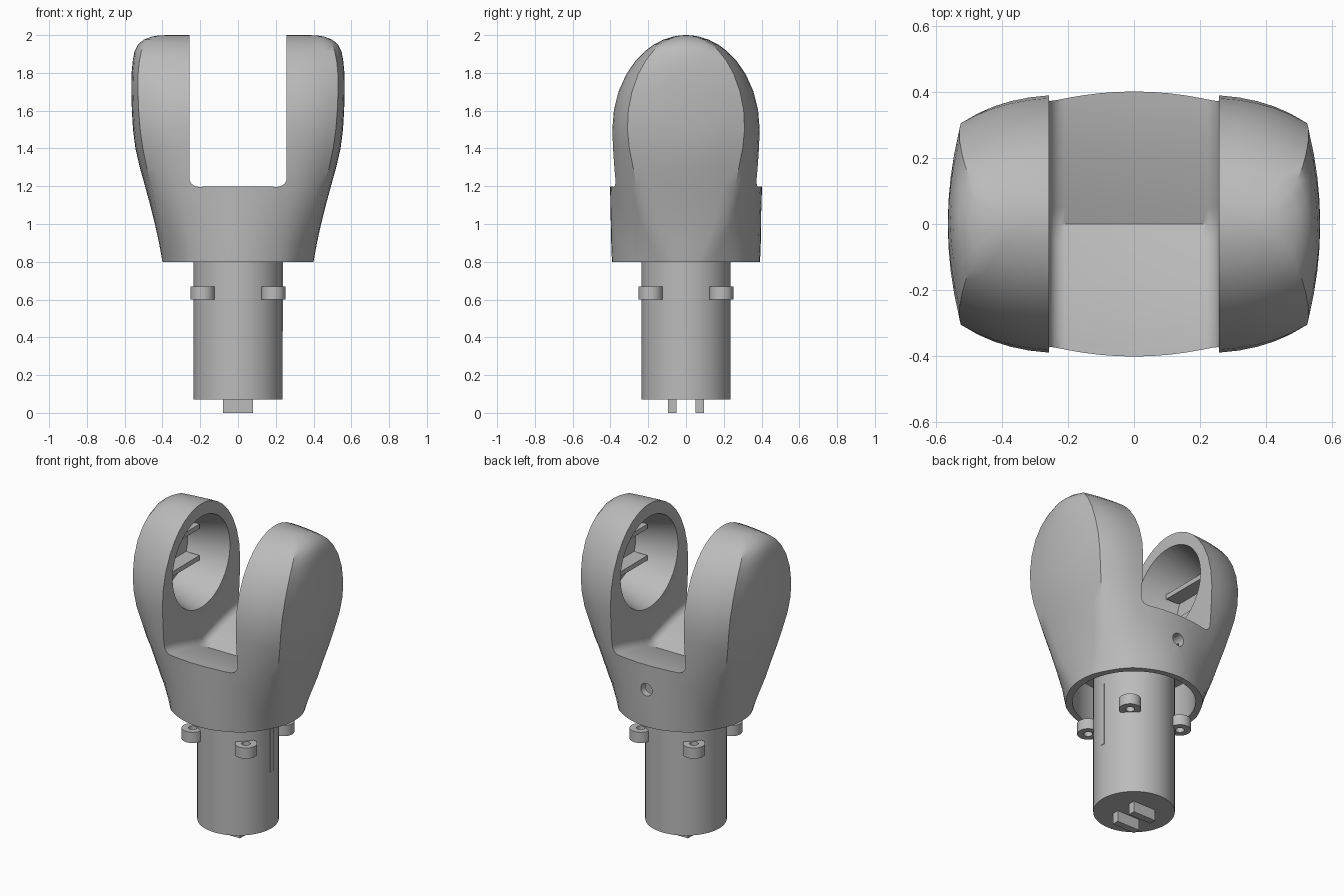
import bpy, bmesh, math
from mathutils import Matrix, Vector

if "Cube" in bpy.data.objects:
    bpy.data.objects.remove(bpy.data.objects["Cube"])

grey = bpy.data.materials.new("plain_grey")
grey.diffuse_color = (0.5, 0.5, 0.5, 1)
grey.use_nodes = True
grey.node_tree.nodes["Principled BSDF"].inputs["Base Color"].default_value = grey.diffuse_color


def make(name, bm):
    bmesh.ops.recalc_face_normals(bm, faces=bm.faces)
    me = bpy.data.meshes.new(name)
    bm.to_mesh(me)
    bm.free()
    me.materials.append(grey)
    ob = bpy.data.objects.new(name, me)
    bpy.context.collection.objects.link(ob)
    return ob


def loft(name, sections):
    """Skin equal-length closed loops and cap both ends."""
    bm = bmesh.new()
    loops = [[bm.verts.new(p) for p in s] for s in sections]
    n = len(loops[0])
    for a, b in zip(loops, loops[1:]):
        for i in range(n):
            j = (i + 1) % n
            bm.faces.new((a[i], a[j], b[j], b[i]))
    bm.faces.new(loops[0])
    bm.faces.new(loops[-1])
    return make(name, bm)


def rod(name, a, b, r1, r2, n=48):
    """Round bar or cone from point a to point b."""
    a, b = Vector(a), Vector(b)
    d = b - a
    bm = bmesh.new()
    m = Matrix.Translation((a + b) / 2) @ d.to_track_quat('Z', 'Y').to_matrix().to_4x4()
    bmesh.ops.create_cone(bm, cap_ends=True, segments=n, radius1=r1, radius2=r2,
                          depth=d.length, matrix=m)
    return make(name, bm)


def box(name, centre, size):
    bm = bmesh.new()
    bmesh.ops.create_cube(bm, size=1, matrix=Matrix.Translation(centre) @ Matrix.Diagonal((*size, 1)))
    return make(name, bm)


def activate(ob):
    bpy.ops.object.select_all(action='DESELECT')
    ob.select_set(True)
    bpy.context.view_layer.objects.active = ob


def cut(ob, cutter):
    mod = ob.modifiers.new("cut", 'BOOLEAN')
    mod.operation = 'DIFFERENCE'
    mod.solver = 'EXACT'
    mod.object = cutter
    activate(ob)
    bpy.ops.object.modifier_apply(modifier=mod.name)
    bpy.data.objects.remove(cutter)


# Fork shell: height, outer x, crease x, crease y, side y at the notch, side y at centre
W = 0.26
rows = [
    (0.80, 0.400, 0.387, 0.10, 0.300, 0.392),
    (0.90, 0.418, 0.400, 0.15, 0.318, 0.396),
    (1.00, 0.440, 0.418, 0.20, 0.336, 0.398),
    (1.10, 0.465, 0.438, 0.23, 0.355, 0.400),
    (1.20, 0.492, 0.460, 0.26, 0.370, 0.402),
    (1.30, 0.520, 0.483, 0.28, 0.379, 0.404),
    (1.40, 0.543, 0.504, 0.30, 0.386, 0.406),
    (1.50, 0.556, 0.518, 0.31, 0.390, 0.408),
]
# Rounded arm tops
tops = [(12, 0.562, 0.526), (24, 0.565, 0.530), (36, 0.564, 0.529), (47, 0.557, 0.522),
        (56, 0.548, 0.512), (64, 0.530, 0.496), (72, 0.500, 0.468), (80, 0.455, 0.430),
        (85, 0.420, 0.400), (89, 0.370, 0.355)]
for deg, xo, xe in tops:
    t = math.radians(deg)
    y = 0.39 * math.cos(t)
    rows.append((1.5 + 0.5 * math.sin(t), xo, xe, y * 0.8, y, y * 1.04))


def shell_section(z, X, E, F, Y, C):
    q = []
    for i in range(5):                       # outer face
        y = F * i / 4
        q.append((X - (X - E) * (i / 4) ** 2, y))
    for i in range(1, 6):                    # flank
        t = i / 5
        bulge = 0.2 * Y * t * (1 - t)
        q.append((E + (W - E) * t + 0.5 * bulge, F + (Y - F) * t + 0.8 * bulge))
    for i in range(1, 6):                    # middle
        x = W * (1 - i / 5)
        q.append((x, C - (C - Y) * (x / W) ** 2))
    half = q + [(-x, y) for x, y in q[-2::-1]]
    ring = half + [(x, -y) for x, y in half[-2:0:-1]]
    return [(x, y, z) for x, y in ring]


shell = loft("fork_shell", [shell_section(*r) for r in rows])

# Notch between the arms, with rounded corners and a dished floor
slices = []
for i in range(-12, 13):
    y = i * 0.05
    z0 = 1.2 - 0.10 * max(0, 1 - abs(y) / 0.42) ** 1.5
    r, w = 0.05, 0.258
    arc = [(w - r + r * math.sin(a), z0 + r - r * math.cos(a))
           for a in [math.pi / 2 * k / 5 for k in range(6)]]
    prof = arc + [(w, 2.2), (-w, 2.2)] + [(-x, z) for x, z in arc[::-1]]
    slices.append([(x, y, z) for x, z in prof])
cut(shell, loft("notch_cutter", slices))

# Round pockets in the arms, skirt hollow and rear hole
for s in (-1, 1):
    cut(shell, rod("pocket_cutter", (s * 0.2, 0, 1.63), (s * 0.505, 0, 1.63), 0.305, 0.215, 64))
cut(shell, rod("skirt_cutter", (0, 0, 0.7), (0, 0, 1.05), 0.355, 0.355, 64))
cut(shell, rod("hole_cutter", (0, 0.3, 1.04), (0, 0.5, 1.04), 0.04, 0.04, 24))

# Ribs inside the pockets
for s, side in ((-1, "left"), (1, "right")):
    for k, z in enumerate((1.54, 1.74)):
        box(f"{side}_rib_{k + 1}", (s * 0.46, 0, z), (0.1, 0.40, 0.03))

# Shaft with side key
shaft = rod("shaft", (0, 0, 0.07), (0, 0, 1.06), 0.235, 0.235, 64)
box("shaft_key", (0.228, 0, 0.63), (0.02, 0.03, 0.40))

# Screw lugs on the diagonals
lugs = []
for i in range(4):
    a = math.radians(45 + 90 * i)
    cx, cy = 0.265 * math.cos(a), 0.265 * math.sin(a)
    lug = rod(f"screw_lug_{i + 1}", (cx, cy, 0.60), (cx, cy, 0.668), 0.064, 0.064, 24)
    cut(lug, rod("screw_cutter", (cx, cy, 0.5), (cx, cy, 0.8), 0.026, 0.026, 16))
    lugs.append(lug)

# Drive tabs under the shaft
for s, side in ((-1, "front"), (1, "back")):
    box(f"{side}_drive_tab", (0, s * 0.072, 0.045), (0.16, 0.044, 0.09))

for ob in [shell, shaft] + lugs:
    activate(ob)
    bpy.ops.object.shade_smooth_by_angle(angle=math.radians(35))
